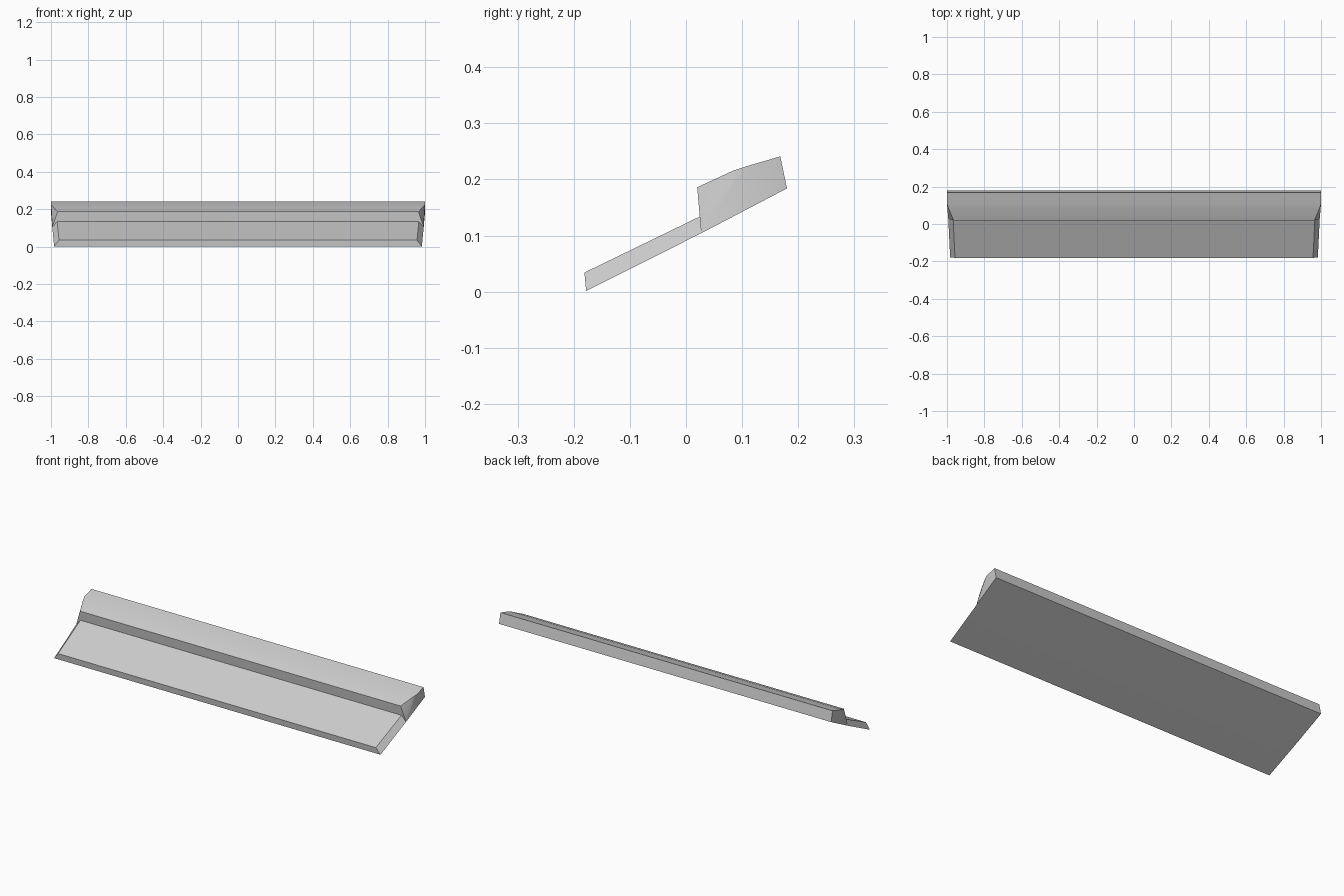
import bpy, bmesh

if "Cube" in bpy.data.objects:
    bpy.data.objects.remove(bpy.data.objects["Cube"])

# Cross-section: (y, z, half width at that point), going round from the front bottom edge
PROFILE = [
    (-0.178, 0.001, 0.983),  # 0 front bottom edge
    (-0.181, 0.034, 0.957),  # 1 front top edge
    (0.025, 0.134, 0.967),   # 2 step foot
    (0.020, 0.186, 0.965),   # 3 step top
    (0.085, 0.216, 0.992),   # 4 crown bend
    (0.110, 0.224, 1.000),   # 5 crown flare end
    (0.168, 0.241, 1.000),   # 6 rear top edge
    (0.180, 0.184, 1.000),   # 7 rear bottom edge
    (0.027, 0.104, 0.993),   # 8 underside below step
]
# Tapered end faces, indices into the profile
CAPS = [(0, 1, 2, 8), (8, 2, 3), (8, 3, 4), (8, 4, 5), (8, 5, 6, 7)]

bm = bmesh.new()
left = [bm.verts.new((-w, y, z)) for y, z, w in PROFILE]
right = [bm.verts.new((w, y, z)) for y, z, w in PROFILE]

# Long surfaces between the two ends
n = len(PROFILE)
for i in range(n):
    j = (i + 1) % n
    bm.faces.new((left[i], left[j], right[j], right[i]))

# Both ends
for ring in (left, right):
    for cap in CAPS:
        bm.faces.new([ring[i] for i in cap])

bmesh.ops.recalc_face_normals(bm, faces=bm.faces)
mesh = bpy.data.meshes.new("stepped_blade")
bm.to_mesh(mesh)
bm.free()
blade = bpy.data.objects.new("stepped_blade", mesh)
bpy.context.collection.objects.link(blade)

# Soften only the shallow bends
bpy.context.view_layer.objects.active = blade
blade.select_set(True)
bpy.ops.object.shade_smooth_by_angle(angle=0.5)
